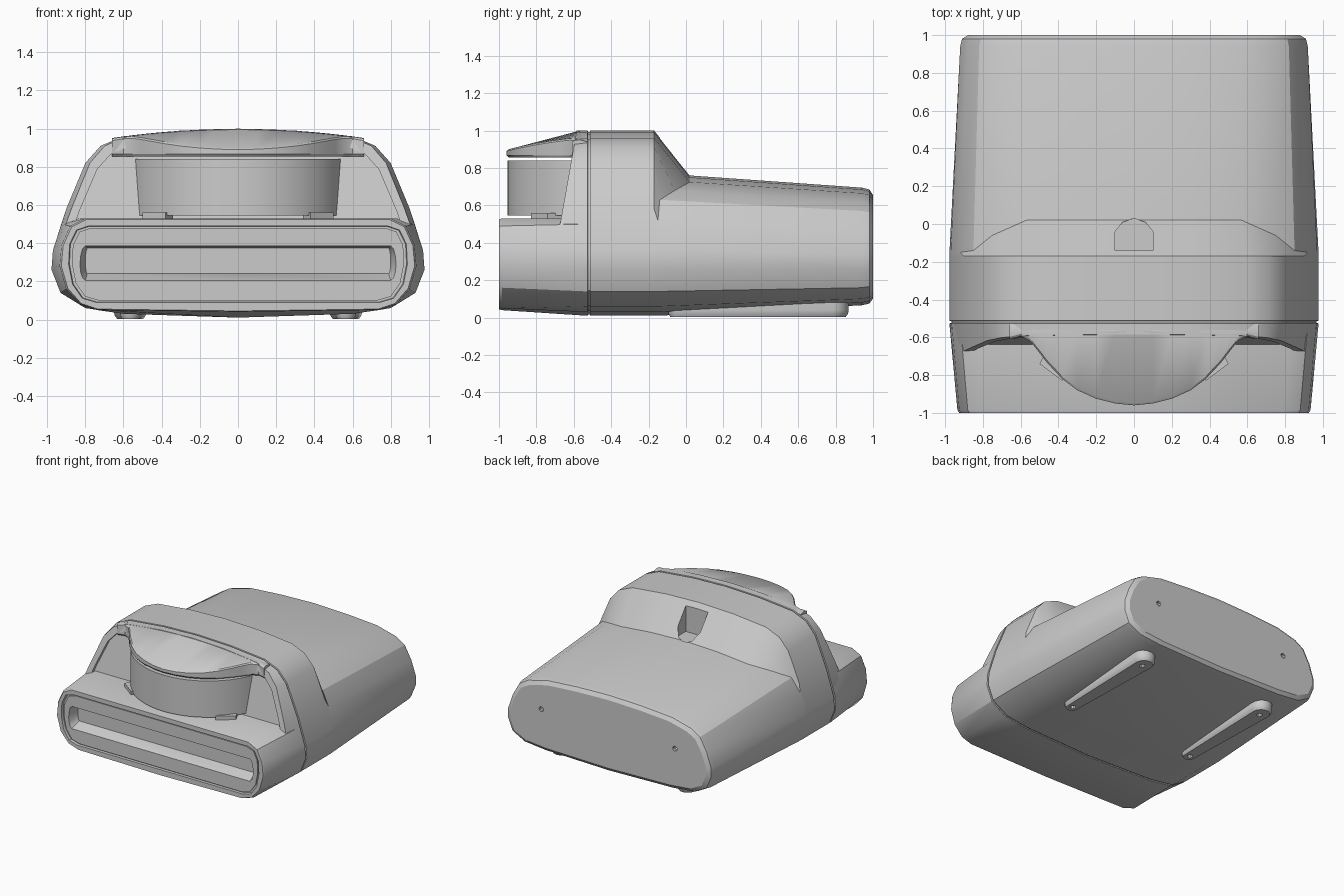
import bpy, bmesh
from math import sin, cos, pi, radians

if "Cube" in bpy.data.objects:
    bpy.data.objects.remove(bpy.data.objects["Cube"])


def loft(name, rings, ladder=False):
    """Skin closed rings of equal length; ladder caps suit mirrored rings."""
    n = len(rings[0])
    bm = bmesh.new()
    vs = [[bm.verts.new(p) for p in r] for r in rings]
    for a, b in zip(vs, vs[1:]):
        for i in range(n):
            j = (i + 1) % n
            bm.faces.new((a[i], a[j], b[j], b[i]))
    for r in (vs[0], vs[-1]):
        if ladder:
            bm.faces.new((r[0], r[1], r[n - 1]))
            for i in range(1, n // 2 - 1):
                bm.faces.new((r[i], r[i + 1], r[n - i - 1], r[n - i]))
            bm.faces.new((r[n // 2 - 1], r[n // 2], r[n // 2 + 1]))
        else:
            bm.faces.new(r)
    bmesh.ops.recalc_face_normals(bm, faces=bm.faces)
    me = bpy.data.meshes.new(name)
    bm.to_mesh(me)
    bm.free()
    ob = bpy.data.objects.new(name, me)
    bpy.context.collection.objects.link(ob)
    return ob


def ring(half, y):
    """Mirror an x-z half outline; y is a number, list or function of z."""
    pts = []
    for i, (x, z) in enumerate(half):
        yy = y(z) if callable(y) else y[i] if isinstance(y, list) else y
        pts.append((x, yy, z))
    return pts + [(-x, yy, z) for x, yy, z in pts[-2:0:-1]]


def scaled(half, sx, sz, cz=0.45):
    return [(x * sx, cz + (z - cz) * sz) for x, z in half]


def disc(x, y, z, r, axis, depth, n=10):
    """Two rings of a short cylinder along y or z."""
    out = []
    for d in (-depth, depth):
        c = [(r * cos(2 * pi * i / n), r * sin(2 * pi * i / n)) for i in range(n)]
        out.append([(x + a, y + d, z + b) if axis == 'y' else (x + a, y + b, z + d) for a, b in c])
    return out


def cut(ob, rings):
    c = loft("cutter", rings)
    c.hide_render = True
    m = ob.modifiers.new("cut", 'BOOLEAN')
    m.operation, m.solver, m.object = 'DIFFERENCE', 'EXACT', c
    bpy.context.view_layer.objects.active = ob
    bpy.ops.object.modifier_apply(modifier=m.name)
    bpy.data.objects.remove(c)


def smooth(ob, angle=28):
    bpy.ops.object.select_all(action='DESELECT')
    ob.select_set(True)
    bpy.context.view_layer.objects.active = ob
    bpy.ops.object.shade_smooth_by_angle(angle=radians(angle))


# Main body: raised hump, slope and long low rear
hump = [(0, 1.0), (.3, .99), (.6, .96), (.72, .91), (.8, .82), (.9, .58),
        (.97, .36), (.977, .26), (.93, .14), (.8, .06), (.6, .03), (0, .01)]
low = [(0, .76), (.3, .75), (.57, .725), (.75, .68), (.85, .63), (.92, .52),
       (.97, .36), (.977, .26), (.93, .14), (.8, .06), (.6, .03), (0, .01)]
rear = [(0, .695), (.3, .685), (.57, .665), (.74, .62), (.82, .57), (.88, .46),
        (.92, .34), (.92, .26), (.88, .16), (.77, .1), (.58, .08), (0, .066)]
low_y = [.02, .02, .02, -.06, -.14] + [-.15] * 7
lean = lambda z: -.59 - .08 * (.97 - z) / .45
front = [(x * .97, z if z > .5 else z + .03) for x, z in hump]
inner = [(x * .95, z if z < .5 else .5 + (z - .5) * .9) for x, z in front]
body = loft("main_body", [
    ring(inner, lambda z: lean(z) + .03), ring(inner, lean), ring(front, lean),
    ring(hump, -.526), ring(scaled(hump, .99, .985), -.524),
    ring(scaled(hump, .99, .985), -.514), ring(hump, -.512),
    ring(hump, -.17), ring(low, low_y), ring(rear, .94),
    ring(scaled(rear, .99, .97, .36), .98),
    ring(scaled(rear, .955, .88, .36), 1.0)], True)

# Notch in the slope and screw holes in the back
plan = [(-.1, -.14), (.1, -.14), (.1, -.04), (.06, .01), (0, .03), (-.06, .01), (-.1, -.04)]
cut(body, [[(x, y, z) for x, y in plan] for z in (.75, 1.2)])
for s in (-1, 1):
    cut(body, disc(.6 * s, 1.0, .42, .02, 'y', .05))
smooth(body)

# Front slab with stepped rim and tapered card slot
slab_back = [(0, .53), (.84, .53), (.92, .5), (.965, .38), (.977, .27),
             (.93, .14), (.8, .06), (.6, .03), (0, .01)]
slab_front = [(0, .53), (.8, .53), (.88, .49), (.925, .39), (.935, .28),
              (.9, .16), (.83, .08), (.74, .05), (0, .04)]
panel = [(0, .48), (.77, .48), (.83, .46), (.865, .39), (.87, .29),
         (.85, .19), (.8, .12), (.73, .1), (0, .1)]
slot = [(0, .385), (.8, .385), (.815, .37), (.825, .33), (.828, .29),
        (.825, .25), (.815, .22), (.8, .205), (0, .205)]
slot_in = [(0, .375), (.79, .375), (.795, .36), (.8, .33), (.8, .3),
           (.8, .28), (.795, .25), (.79, .24), (0, .24)]
slab = loft("front_slab", [
    ring(slab_back, -.53), ring(slab_front, -.985),
    ring(scaled(slab_front, .99, .98, .29), -1.0),
    ring(scaled(panel, 1.02, 1.05, .29), -1.0),
    ring(scaled(panel, 1.015, 1.04, .29), -.98),
    ring(panel, -.98), ring(panel, -.99),
    ring(slot, -.99), ring(slot_in, -.91)], True)
smooth(slab)

# Round drum between the slab and the brim
arc = [(.575 * cos(pi + pi * i / 28), -.38 + .575 * sin(pi + pi * i / 28)) for i in range(29)]
drum = loft("drum", [[(x, y, z) for x, y in arc] for z in (.545, .84)])
smooth(drum)

# Small clips at the foot of the drum
for s in (-1, 1):
    box = [(.38, -.83), (.5, -.74), (.46, -.66), (.34, -.75)]
    loft("drum_clip", [[(s * x, y, z) for x, y in box] for z in (.528, .56)])

# Brim: curved lid sloping forward from the hump
edge = [(0, -.96), (.1, -.95), (.2, -.925), (.3, -.88), (.38, -.82), (.46, -.735),
        (.51, -.67), (.55, -.62), (.6, -.595), (.66, -.61)]
sections = []
for x, yf in [(-x, y) for x, y in edge[:0:-1]] + edge:
    zh = .999 - .11 * x * x
    zf = .9 + (yf + .96) / .38 * (zh - .9)
    sections.append([(x, yf + .012, .855), (x, yf, .868), (x, yf, zf - .01), (x, yf + .012, zf),
                     (x, -.57, zh), (x, -.53, zh - .01), (x, -.53, .855)])
smooth(loft("brim", sections))

# Two long feet with a screw hole at each end
for s in (-1, 1):
    def outline(k, z):
        f = [(.055 * k * cos(pi + pi * i / 8), -.04 + .055 * k * sin(pi + pi * i / 8)) for i in range(9)]
        r = [(.085 * k * cos(pi * i / 8), .785 + .085 * k * sin(pi * i / 8)) for i in range(9)]
        return [(.565 * s + x, y, z) for x, y in f + r]
    foot = loft("foot", [outline(.8, .003), outline(.95, .02), outline(1, .04), outline(1, .11)])
    for y in (-.03, .77):
        cut(foot, disc(.565 * s, y, 0, .022, 'z', .04))
    smooth(foot)
